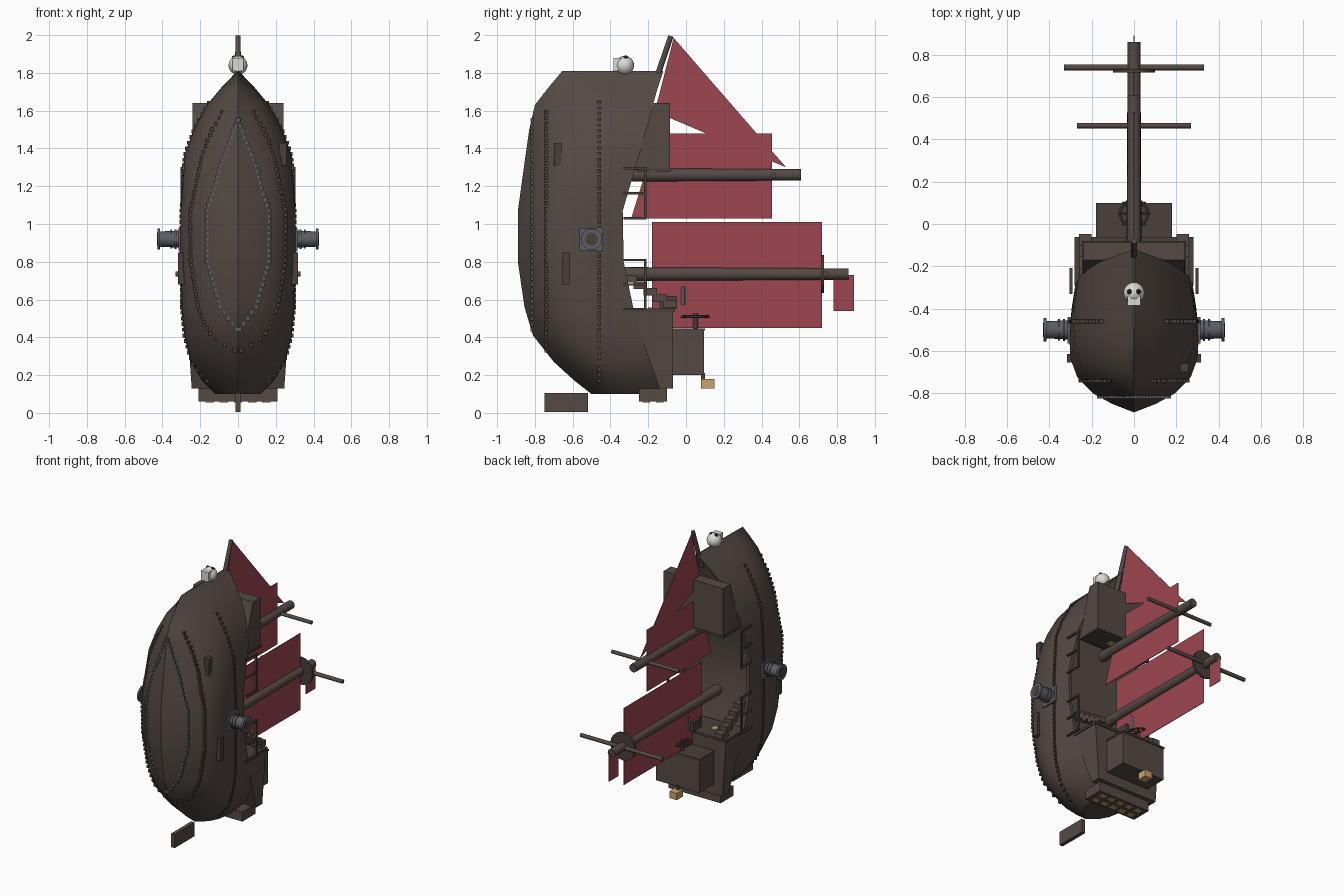
import bpy, bmesh, math
from mathutils import Vector, Matrix
from mathutils.bvhtree import BVHTree

cube = bpy.data.objects.get("Cube")
if cube:
    bpy.data.objects.remove(cube, do_unlink=True)


def material(name, r, g, b):
    m = bpy.data.materials.new(name)
    m.use_nodes = True
    m.diffuse_color = (r, g, b, 1)
    bsdf = next(n for n in m.node_tree.nodes if n.type == 'BSDF_PRINCIPLED')
    bsdf.inputs["Base Color"].default_value = (r, g, b, 1)
    return m


WOOD = material("brown wood", .09, .068, .058)
DARK = material("dark wood", .065, .05, .044)
SAIL = material("red cloth", .34, .06, .08)
IRON = material("blue grey iron", .105, .11, .13)
BONE = material("bone", .72, .7, .65)
GLOW = material("amber glass", .6, .37, .14)
BLACK = material("black", .01, .01, .01)


def finish(name, bm, mat, smooth=False):
    bmesh.ops.recalc_face_normals(bm, faces=bm.faces[:])
    me = bpy.data.meshes.new(name)
    bm.to_mesh(me)
    bm.free()
    me.materials.append(mat)
    ob = bpy.data.objects.new(name, me)
    bpy.context.collection.objects.link(ob)
    if smooth:
        bpy.ops.object.select_all(action='DESELECT')
        ob.select_set(True)
        bpy.context.view_layer.objects.active = ob
        bpy.ops.object.shade_smooth_by_angle(angle=math.radians(35))
    return ob


def add_box(bm, x, y, z):
    """Box from three (low, high) ranges."""
    size = [b - a for a, b in (x, y, z)]
    mid = [(a + b) / 2 for a, b in (x, y, z)]
    bmesh.ops.create_cube(bm, size=1, matrix=Matrix.Translation(mid) @ Matrix.Diagonal((*size, 1)))


def add_rod(bm, a, b, r1, r2=None, sides=12):
    a, b = Vector(a), Vector(b)
    turn = (b - a).to_track_quat('Z', 'Y').to_matrix().to_4x4()
    bmesh.ops.create_cone(bm, cap_ends=True, segments=sides, radius1=r1, radius2=r1 if r2 is None else r2,
                          depth=(b - a).length, matrix=Matrix.Translation((a + b) / 2) @ turn)


def box(name, x, y, z, mat):
    bm = bmesh.new()
    add_box(bm, x, y, z)
    return finish(name, bm, mat)


def rod(name, a, b, r1, r2=None, mat=WOOD, sides=16):
    bm = bmesh.new()
    add_rod(bm, a, b, r1, r2, sides)
    return finish(name, bm, mat, True)


def prism(name, outline, width, mat):
    """Side outline of (y, z) spread across x, with half width given by height."""
    bm = bmesh.new()
    sides = [[bm.verts.new((s * width(z), y, z)) for y, z in outline] for s in (-1, 1)]
    for side in sides:
        bm.faces.new(side)
    n = len(outline)
    for i in range(n):
        j = (i + 1) % n
        bm.faces.new((sides[0][i], sides[0][j], sides[1][j], sides[1][i]))
    return finish(name, bm, mat)


# Hull: stations of height, keel y, rail y, half width
stations = [(.10, -.50, -.10, .12), (.17, -.59, -.135, .19), (.27, -.70, -.17, .25),
            (.41, -.81, -.23, .285), (.56, -.855, -.28, .30), (.80, -.89, -.33, .305),
            (1.07, -.89, -.335, .305), (1.36, -.85, -.25, .285), (1.5, -.83, -.205, .235),
            (1.63, -.80, -.175, .165), (1.72, -.73, -.15, .09), (1.81, -.655, -.12, .004)]
section = [(0, 0), (.33, .07), (.63, .16), (.88, .3), (.985, .46), (1, .62), (.98, .8), (.92, 1)]
bm = bmesh.new()
rings = []
for z, keel, rail, w in stations:
    half = [(w * u, keel + (rail - keel) * f) for u, f in section]
    half += [(w * .84, rail), (w * .84, rail - .04)]
    loop = half + [(-x, y) for x, y in half[:0:-1]]
    rings.append([bm.verts.new((x, y, z)) for x, y in loop])
for low, high in zip(rings, rings[1:]):
    for i in range(len(low)):
        j = (i + 1) % len(low)
        bm.faces.new((low[i], low[j], high[j], high[i]))
bm.faces.new(rings[0])
bm.faces.new(rings[-1])
bmesh.ops.recalc_face_normals(bm, faces=bm.faces[:])
skin = BVHTree.FromBMesh(bm)
finish("hull", bm, WOOD, True)


def hull_x(y, z):
    hit = skin.ray_cast(Vector((1, y, z)), Vector((-1, 0, 0)))[0]
    return hit.x if hit else None


# Rivet rows on both flanks
for label, y, low, high, mat in (("side", -.46, .17, 1.67, DARK), ("lower", -.74, .3, 1.62, DARK),
                                 ("keel", -.815, .32, 1.6, IRON)):
    bm = bmesh.new()
    for i in range(int((high - low) / .03)):
        z = low + i * .03
        x = hull_x(y, z)
        if x is not None:
            for s in (-1, 1):
                add_box(bm, (s * x - .009, s * x + .009), (y - .009, y + .009), (z - .01, z + .01))
    finish(label + "_rivets", bm, mat)

# Flank hatches
for label, s, y, z, h in (("upper", 1, -.68, 1.37, .06), ("lower", 1, -.635, .765, .085),
                          ("lower_far", -1, -.635, .765, .085)):
    x = s * hull_x(y, z)
    box(label + "_hatch", (x - .02, x + .02), (y - .02, y + .02), (z - h, z + h), DARK)

# Rudder and bowsprit
box("rudder", (-.014, .014), (-.75, -.52), (.005, .105), WOOD)
rod("bowsprit", (0, -.18, 1.7), (0, -.08, 1.995), .016, .014)

# Stern castle, stern cabin and gallery
prism("stern_castle", [(-.29, .55), (-.07, .55), (-.07, .13), (-.14, .13)],
      lambda z: .245 + (z - .13) * .07, WOOD)
box("stern_castle_trim", (-.28, .28), (-.29, -.062), (.535, .552), DARK)
box("stern_castle_door", (-.13, -.09), (-.2, -.15), (.55, .557), GLOW)
box("stern_cabin", (-.175, .175), (-.07, .095), (.2, .44), WOOD)
box("stern_cabin_roof", (-.18, .18), (-.07, .1), (.435, .448), DARK)
box("gallery", (-.21, .21), (-.25, -.1), (.06, .13), WOOD)
bm = bmesh.new()
for i in range(5):
    for y in (-.21, -.14):
        x = (i - 2) * .075
        add_box(bm, (x - .022, x + .022), (y - .02, y + .02), (.054, .061))
finish("gallery_windows", bm, GLOW)
box("stern_lantern", (-.03, .03), (.08, .15), (.13, .18), GLOW)
box("lantern_bracket", (-.01, .01), (.08, .1), (.17, .21), DARK)

# Fore castle
prism("fore_castle", [(-.28, 1.285), (-.085, 1.285), (-.085, 1.64), (-.17, 1.64)], lambda z: .24, WOOD)
box("fore_castle_trim", (-.245, .245), (-.26, -.08), (1.278, 1.295), DARK)
bm = bmesh.new()
for x in (-.05, .05):
    add_box(bm, (x - .02, x + .02), (-.2, -.15), (1.272, 1.28))
finish("fore_castle_windows", bm, GLOW)

# Stairs and railings on both sides
for s, side in ((1, "left"), (-1, "right")):
    bm = bmesh.new()
    for i in range(5):
        y, z = -.33 + i * .053, .71 - i * .034
        add_box(bm, sorted((s * .2, s * .26)), (y, y + .07), (z - .02, z + .02))
    finish(side + "_stairs", bm, WOOD)
    bm = bmesh.new()
    for low, high in ((1.03, 1.295), (.55, .81)):
        x = s * .297
        add_box(bm, (x - .007, x + .007), (-.222, -.208), (low, high))
        for z in (low, (low + high) / 2, high):
            add_box(bm, (x - .007, x + .007), (-.33, -.208), (z - .006, z + .006))
    finish(side + "_railings", bm, DARK)

# Masts, yards and lookout
rod("main_mast", (0, -.37, .735), (0, .86, .735), .037, .03)
rod("fore_mast", (0, -.36, 1.26), (0, .61, 1.26), .036, .03)
rod("main_yard", (-.33, .74, .735), (.33, .74, .735), .014)
rod("fore_yard", (-.27, .465, 1.255), (.27, .465, 1.255), .013)
rod("lookout", (0, .715, .735), (0, .73, .735), .1, mat=DARK, sides=20)

# Sails and flag
for name, outline in (("main_sail", [(-.18, .45), (.72, .45), (.72, 1.01), (-.18, 1.01)]),
                      ("fore_sail", [(-.29, 1.03), (.455, 1.03), (.455, 1.48), (-.15, 1.48)]),
                      ("jib", [(-.065, 1.985), (-.165, 1.595), (.53, 1.3)]),
                      ("flag", [(.78, .54), (.89, .54), (.89, .73), (.78, .73)])):
    prism(name, outline, lambda z: .002, SAIL)

# Steering wheel, flat against the stern castle
bm = bmesh.new()
hub = Vector((0, .05, .51))
for i in range(16):
    a, b = (Vector((math.cos(t), math.sin(t), 0)) * .065 for t in (i * math.tau / 16, (i + 1) * math.tau / 16))
    add_rod(bm, hub + a, hub + b, .008, sides=6)
    if i % 2 == 0:
        add_rod(bm, hub, hub + a * 1.2, .005, sides=6)
add_rod(bm, hub - Vector((0, 0, .07)), hub + Vector((0, 0, .015)), .014)
finish("steering_wheel", bm, DARK, True)
box("binnacle", (-.025, .025), (-.14, -.05), (.55, .62), DARK)
rod("binnacle_lamp", (0, -.017, .57), (0, -.017, .67), .011, mat=IRON)

# Side cannons
for s, side in ((1, "left"), (-1, "right")):
    box(side + "_cannon_mount", sorted((s * .28, s * .315)), (-.565, -.44), (.86, .98), IRON)
    bm = bmesh.new()
    for a, b, r1, r2 in ((.3, .42, .046, .04), (.325, .335, .052, .052), (.35, .358, .05, .05),
                         (.413, .427, .056, .056)):
        add_rod(bm, (s * a, -.5, .92), (s * b, -.5, .92), r1, r2, 20)
    finish(side + "_cannon", bm, IRON, True)
    rod(side + "_cannon_bore", (s * .42, -.5, .92), (s * .429, -.5, .92), .034, mat=DARK)

# Skull figurehead, face upward
bm = bmesh.new()
bmesh.ops.create_uvsphere(bm, u_segments=20, v_segments=12, radius=.05,
                          matrix=Matrix.Translation((0, -.325, 1.84)))
finish("skull", bm, BONE, True)
box("skull_jaw", (-.03, .03), (-.385, -.34), (1.81, 1.88), BONE)
bm = bmesh.new()
for x in (-.02, .02):
    bmesh.ops.create_uvsphere(bm, u_segments=10, v_segments=8, radius=.013,
                              matrix=Matrix.Translation((x, -.32, 1.88)))
finish("skull_eyes", bm, BLACK, True)
